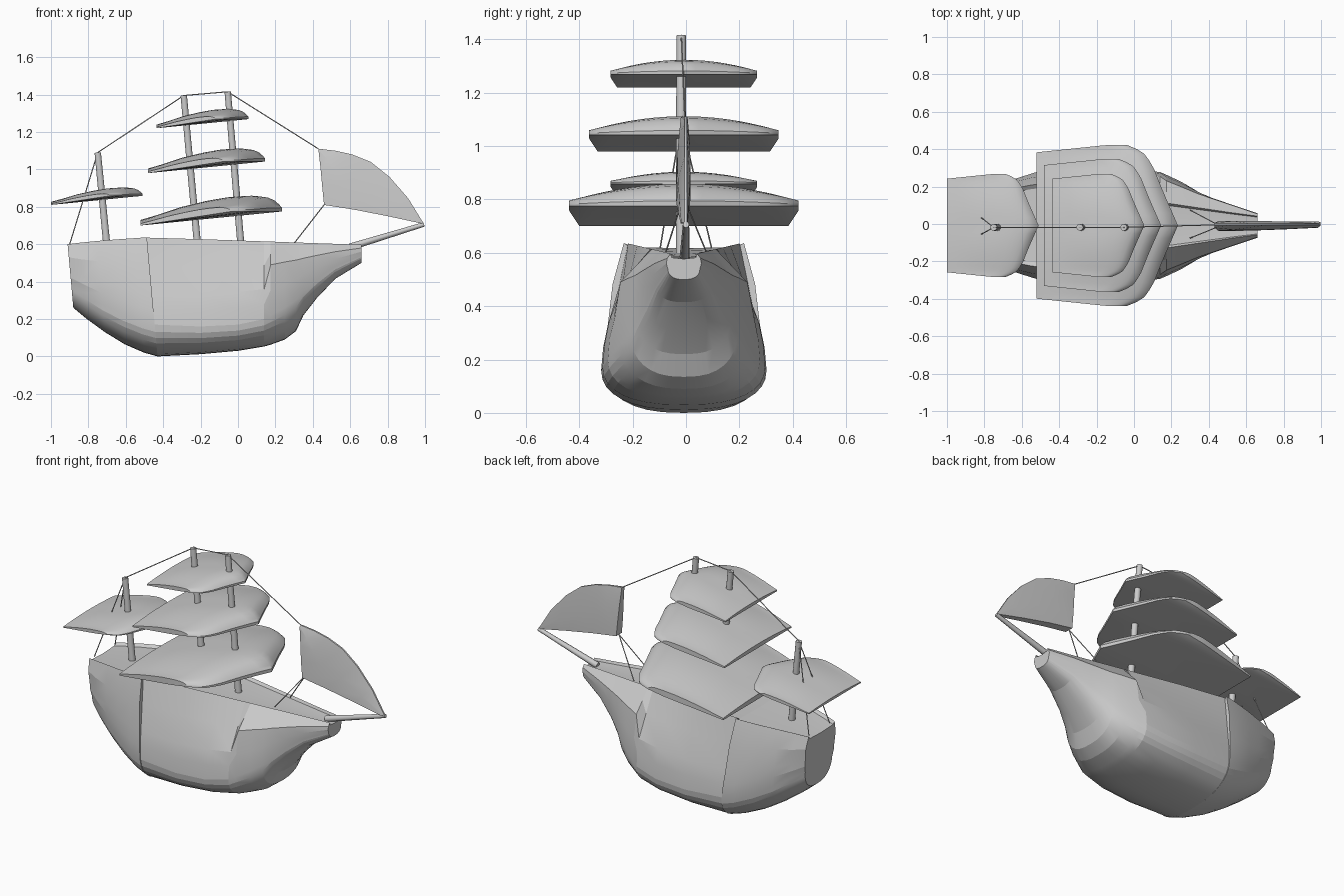
import bpy, math
from mathutils import Vector

cube = bpy.data.objects.get("Cube")
if cube:
    bpy.data.objects.remove(cube, do_unlink=True)

grey = bpy.data.materials.new("plain_grey")
grey.use_nodes = True
COLOUR = (0.6, 0.6, 0.6, 1)
grey.diffuse_color = COLOUR
grey.node_tree.nodes["Principled BSDF"].inputs["Base Color"].default_value = COLOUR


def make(name, verts, faces, angle=None):
    mesh = bpy.data.meshes.new(name)
    mesh.from_pydata(verts, [], faces)
    mesh.materials.append(grey)
    obj = bpy.data.objects.new(name, mesh)
    bpy.context.collection.objects.link(obj)
    bpy.ops.object.select_all(action='DESELECT')
    obj.select_set(True)
    bpy.context.view_layer.objects.active = obj
    bpy.ops.object.mode_set(mode='EDIT')
    bpy.ops.mesh.select_all(action='SELECT')
    bpy.ops.mesh.remove_doubles(threshold=0.0005)
    bpy.ops.mesh.normals_make_consistent(inside=False)
    bpy.ops.object.mode_set(mode='OBJECT')
    if angle:
        bpy.ops.object.shade_smooth_by_angle(angle=math.radians(angle))
    return obj


def loft(name, rings, angle=None):
    """Bridge closed rings of equal length and cap both ends."""
    n = len(rings[0])
    faces = [(i * n + j, i * n + (j + 1) % n, (i + 1) * n + (j + 1) % n, (i + 1) * n + j)
             for i in range(len(rings) - 1) for j in range(n)]
    faces += [tuple(range(n)), tuple(range((len(rings) - 1) * n, len(rings) * n))]
    return make(name, [v for r in rings for v in r], faces, angle)


def rod(name, a, b, r1, r2=None, sides=10):
    a, b = Vector(a), Vector(b)
    turn = (b - a).to_track_quat('Z', 'Y')
    rings = []
    for p, r in ((a, r1), (b, r2 or r1)):
        rings.append([p + turn @ Vector((r * math.cos(k * math.tau / sides),
                                         r * math.sin(k * math.tau / sides), 0))
                      for k in range(sides)])
    return loft(name, rings, 50)


def interp(table, t):
    for (a, u), (b, v) in zip(table, table[1:]):
        if t <= b:
            return u + (v - u) * (t - a) / (b - a)
    return table[-1][1]


# Hull: keel height, widest point, ledge and rail per station
def section(x, keel, wide, high, ledge_y, ledge_z, rail_y, rail_z, bulge=0, shear=0):
    half = []
    for k in range(9):
        a = k / 8 * math.pi / 2
        half.append((wide * math.sin(a) ** 0.8, high - (high - keel) * math.cos(a) ** 0.9))
    half.append(((wide + ledge_y) / 2 + 0.005, (high + ledge_z) / 2))
    half.append((ledge_y, ledge_z))
    half.append(((ledge_y + rail_y) / 2 + bulge, (ledge_z + rail_z) / 2))
    half.append((rail_y, rail_z))
    half.append((rail_y * 0.9, rail_z - 0.015))
    ring = half + [(0, rail_z - 0.02)] + [(-y, z) for y, z in reversed(half[1:])]
    return [(x - shear * z, y - 0.008, z) for y, z in ring]


fore = [(-0.43, 0, .295, .17, .272, .33), (-0.2, .012, .31, .16, .285, .33),
        (0, .03, .305, .17, .28, .345), (.14, .053, .285, .2, .262, .36),
        (.175, .063, .27, .22, .238, .49), (.25, .09, .235, .26, .208, .505),
        (.31, .135, .2, .3, .183, .515), (.35, .22, .175, .35, .167, .525),
        (.42, .31, .14, .41, .143, .54), (.52, .415, .105, .48, .11, .56),
        (.66, .5, .06, .54, .062, .58)]
rings = []
for i, s in enumerate(fore):
    t = (s[0] + 0.49) / 1.15
    rail_y = max(0.05, 0.218 - 0.17 * t)
    rings.append(section(*s, rail_y, 0.637 - 0.04 * t, shear=0 if i else 0.09))
loft("fore_hull", rings, 12)

aft = [(-0.43, 0, .3, .17, .285, .33, .225, .637), (-0.5, .02, .285, .19, .275, .34, .215, .632),
       (-0.6, .065, .25, .23, .245, .37, .195, .625), (-0.7, .13, .21, .28, .21, .4, .17, .617),
       (-0.79, .2, .17, .34, .175, .43, .145, .608), (-0.857, .26, .13, .38, .14, .46, .125, .6)]
loft("aft_hull", [section(*s, bulge=0.012, shear=0.09) for s in aft], 12)


# Billowing sails: wedge-shaped lens with a straight trailing edge
FRONT = [(0, 1), (.4, .9), (.75, .82), (.92, .75), (1, .64)]
THICK = [(0, .03), (.15, .052), (.3, .078), (.5, .098), (.65, .105),
         (.8, .1), (.9, .082), (.96, .058), (1, .02)]


def sail(name, x0, x1, half, z0, fat=1.0):
    size = (x1 - x0) / 0.755
    rows, cols = 14, 20
    verts, faces = [], []
    for side in (1, 0):
        for i in range(rows + 1):
            s = 1 - (1 - i / rows) ** 1.5
            for j in range(cols + 1):
                t = math.sin((j / cols - 0.5) * math.pi)
                z = z0 + 0.075 * s * size
                z += side * interp(THICK, s) * (1 - 0.65 * t * t) * size * fat
                verts.append((x0 + (x1 - x0) * interp(FRONT, abs(t)) * s,
                              t * half * (0.91 + 0.09 * min(1, 1.3 * s)) - 0.008, z))
    w, off = cols + 1, (rows + 1) * (cols + 1)
    for i in range(rows):
        for j in range(cols):
            q = (i * w + j, i * w + j + 1, (i + 1) * w + j + 1, (i + 1) * w + j)
            faces += [q, tuple(v + off for v in reversed(q))]
    border = [j for j in range(w)] + [i * w + cols for i in range(1, rows + 1)]
    border += [rows * w + j for j in range(cols - 1, -1, -1)] + [i * w for i in range(rows - 1, 0, -1)]
    for a, b in zip(border, border[1:] + border[:1]):
        faces.append((a, b, b + off, a + off))
    make(name, verts, faces, 35)


sail("lower_sail", -0.52, 0.235, 0.43, 0.70)
sail("middle_sail", -0.48, 0.145, 0.355, 0.98)
sail("top_sail", -0.435, 0.055, 0.275, 1.22)
sail("stern_sail", -1.0, -0.51, 0.275, 0.81, 0.85)

# Masts and bowsprit
Y = -0.018
tops = {"stern": (-0.75, Y, 1.09), "main": (-0.29, Y, 1.395), "fore": (-0.055, Y, 1.415)}
feet = {"stern": (-0.7, Y, 0.58), "main": (-0.215, Y, 0.58), "fore": (0.017, Y, 0.58)}
for key in tops:
    rod(key + "_mast", feet[key], tops[key], 0.02, 0.018)
rod("bowsprit", (0.6, -0.005, 0.585), (0.995, 0, 0.706), 0.019, 0.012, 8)

# Jib: thin wedge between a short rear edge and a curved leading edge
LEAD = [(.43, 1.11), (.52, 1.1), (.61, 1.08), (.71, 1.04), (.81, .96), (.91, .845), (.99, .715)]
FOOT = [(.43, 1.105), (.442, 1.0), (.45, .91), (.46, .81), (.62, .785), (.8, .75), (.985, .71)]
jib = []
for k, ((ax, az), (bx, bz)) in enumerate(zip(FOOT, LEAD)):
    t = 0.01 + 0.018 * math.sin(math.pi * k / 6)
    mx, mz = (ax + bx) / 2, (az + bz) / 2
    jib.append([(ax, -t - 0.01, az), (mx, -t * 0.8 - 0.01, mz), (bx, -0.006, bz),
                (bx, 0.004, bz), (mx, t * 0.6, mz), (ax, t * 0.6, az)])
loft("jib", jib, 30)

# Rigging lines
jib_top, jib_clew = (0.43, -0.005, 1.11), (0.46, -0.01, 0.81)
lines = [(tops["stern"], tops["main"]), (tops["main"], tops["fore"]), (tops["fore"], jib_top)]
for side in (-1, 1):
    lines.append((tops["stern"], (-0.9, side * 0.1, 0.6)))
    lines.append((jib_clew, (0.3, side * 0.075, 0.605)))
for a, b in lines:
    rod("rigging_line", a, b, 0.003, sides=5)
